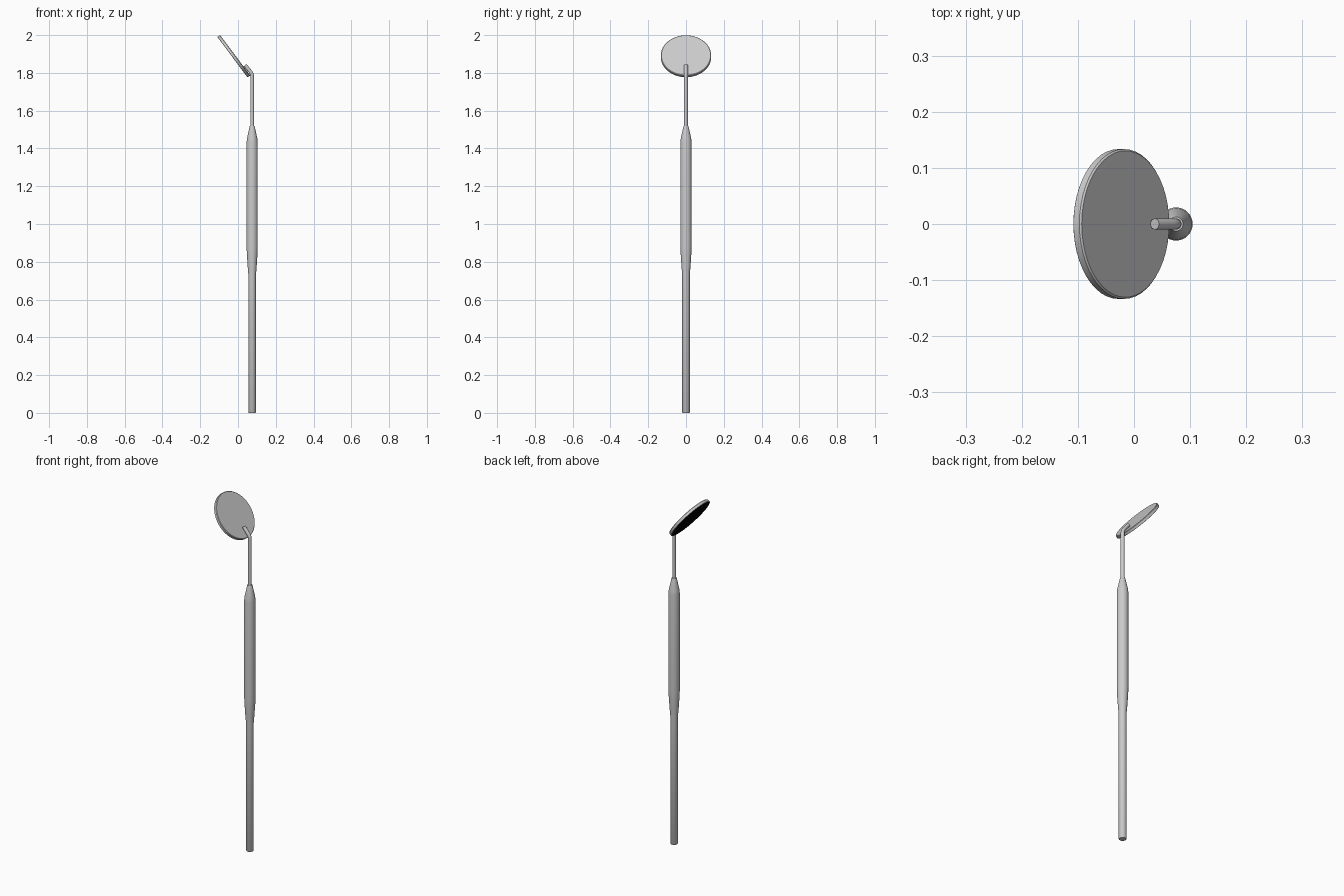
import bpy, bmesh, math
from mathutils import Matrix, Vector

if "Cube" in bpy.data.objects:
    bpy.data.objects.remove(bpy.data.objects["Cube"])

AXIS_X = 0.075


def finish(obj, angle=35):
    bpy.ops.object.select_all(action='DESELECT')
    obj.select_set(True)
    bpy.context.view_layer.objects.active = obj
    bpy.ops.object.shade_smooth_by_angle(angle=math.radians(angle))


def lathe(name, profile, steps, matrix):
    """Spin an (r, z) profile that starts and ends on the axis."""
    bm = bmesh.new()
    vs = [bm.verts.new((r, 0, z)) for r, z in profile]
    es = [bm.edges.new(p) for p in zip(vs, vs[1:])]
    bmesh.ops.spin(bm, geom=vs + es, cent=(0, 0, 0), axis=(0, 0, 1),
                   angle=math.tau, steps=steps, use_duplicate=False)
    bmesh.ops.remove_doubles(bm, verts=bm.verts, dist=1e-5)
    bmesh.ops.recalc_face_normals(bm, faces=bm.faces)
    mesh = bpy.data.meshes.new(name)
    bm.to_mesh(mesh)
    bm.free()
    obj = bpy.data.objects.new(name, mesh)
    bpy.context.collection.objects.link(obj)
    obj.matrix_world = matrix
    bpy.context.view_layer.update()
    finish(obj)
    return obj


# Handle: slim shaft swelling into a grip, then tapering to the collar
lathe("handle", [(0, 0), (0.018, 0), (0.02, 0.003), (0.02, 0.73), (0.023, 0.765),
                 (0.028, 0.84), (0.0295, 0.88), (0.0295, 1.43), (0.0275, 1.452),
                 (0.015, 1.51), (0.0125, 1.52), (0, 1.52)],
      32, Matrix.Translation((AXIS_X, 0, 0)))

# Neck: thin rod bent so its tip lies along the back of the head
curve = bpy.data.curves.new("neck", 'CURVE')
curve.dimensions = '3D'
curve.bevel_depth = 0.0098
curve.bevel_resolution = 6
curve.use_fill_caps = True
path = [(AXIS_X, 1.50), (AXIS_X, 1.782), (0.0735, 1.792), (0.0695, 1.801),
        (0.064, 1.8085), (0.037, 1.841)]
spline = curve.splines.new('POLY')
spline.points.add(len(path) - 1)
for p, (x, z) in zip(spline.points, path):
    p.co = (x, 0, z, 1)
neck = bpy.data.objects.new("neck", curve)
bpy.context.collection.objects.link(neck)
bpy.ops.object.select_all(action='DESELECT')
neck.select_set(True)
bpy.context.view_layer.objects.active = neck
bpy.ops.object.convert(target='MESH')
finish(bpy.context.view_layer.objects.active)

# Head: tilted round disc, local +z is its back
tilt = Matrix.Translation((-0.022, 0, 1.8885)) @ Matrix.Rotation(math.radians(53.3), 4, 'Y')
R, H = 0.1335, 0.0085
lathe("mirror_head", [(0, -H), (R - 0.001, -H), (R, -H + 0.001), (R, H - 0.003),
                      (R - 0.003, H), (0, H)], 48, tilt)

# Glass: dark reflective face on the underside of the head
glass = lathe("mirror_glass", [(0, -H - 0.0006), (R - 0.005, -H - 0.0006),
                               (R - 0.005, -H + 0.001), (0, -H + 0.001)], 48, tilt)
mat = bpy.data.materials.new("dark_glass")
mat.diffuse_color = (0.0, 0.0, 0.0, 1)
mat.use_nodes = True
mat.node_tree.nodes["Principled BSDF"].inputs["Base Color"].default_value = mat.diffuse_color
glass.data.materials.append(mat)
